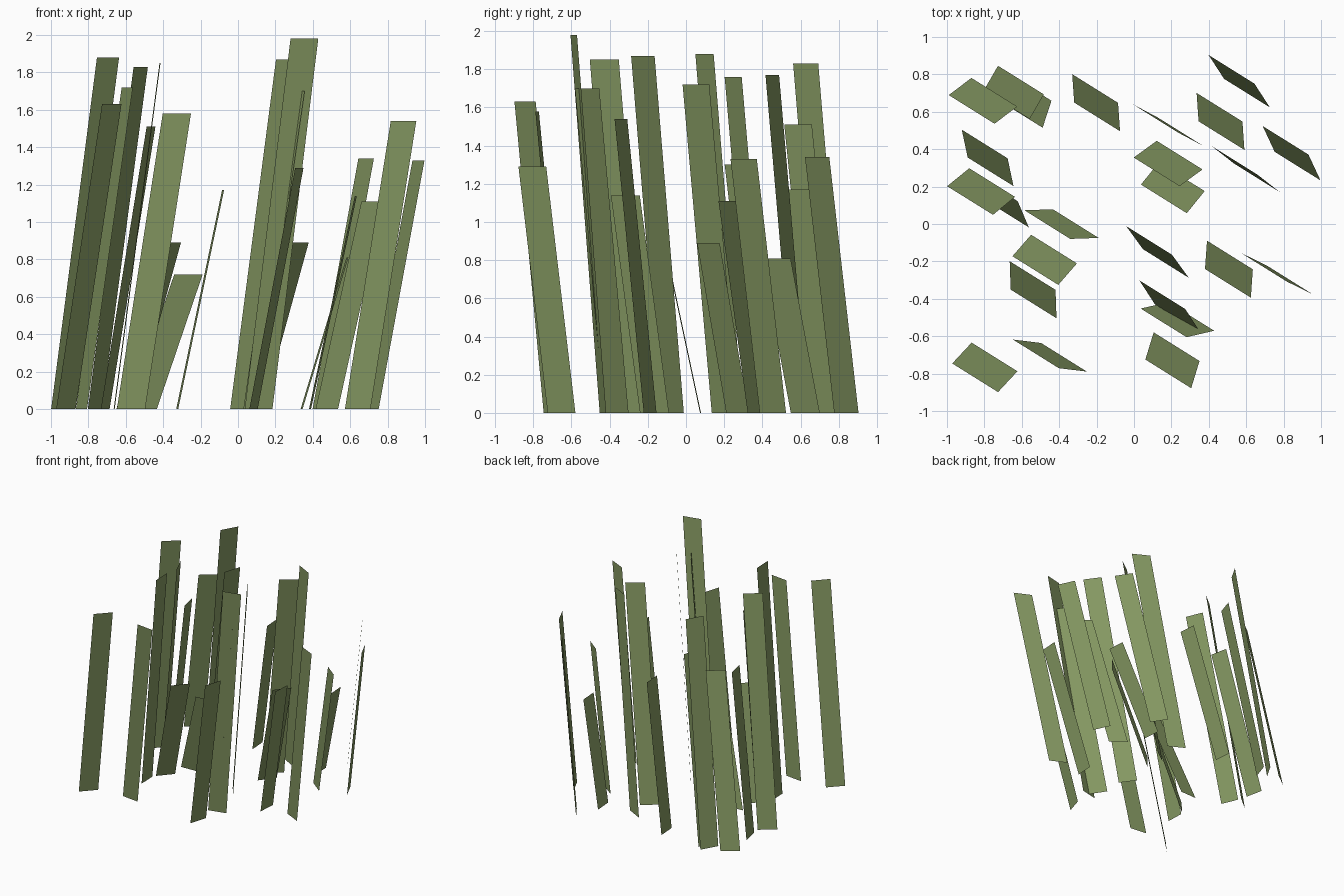
import bpy
from math import radians, cos, sin
from mathutils import Vector

WIDTH = 0.152
LEAN = Vector((0.245, -0.153, 0))  # every blade tip drifts the same way

grass = bpy.data.materials.new("grass_green")
grass.diffuse_color = (0.23, 0.31, 0.12, 1)

# base centre x, y, heading in degrees, height
BLADES = [
    (-.93, .735, 37, 1.41), (-.765, .78, 60, 1.83), (-.71, .74, 72, 1.51),
    (-.325, .725, -86, 1.17), (.06, .605, -28, 1.77), (.44, .84, -57, 1.34),
    (.34, .625, -86, .81), (.72, .455, -65, 1.33), (-.905, .43, -78, 1.30),
    (-.94, .25, 39, 1.88), (-.837, .205, -67, 1.72), (-.51, .076, 2, .72),
    (-.60, -.115, 49, .89), (-.662, -.275, -88, 1.85), (-.92, -.69, 47, 1.63),
    (-.572, -.627, -7, 1.58), (.06, .40, 36, 1.76), (.085, .27, 51, .89),
    (.475, .37, -38, 1.11), (.003, -.073, -54, 1.87), (.385, -.165, 86, 1.14),
    (.64, -.188, -26, 1.54), (.07, -.365, -57, 1.70), (.11, -.435, 13, 1.98),
    (.083, -.652, 73, 1.29),
]


# One flat leaning strip
def blade(i, x, y, heading, height):
    a = radians(heading)
    half = Vector((cos(a), sin(a), 0)) * WIDTH / 2
    base = Vector((x, y, 0))
    tip = base + LEAN + Vector((0, 0, height))
    mesh = bpy.data.meshes.new("grass_blade")
    mesh.from_pydata([base - half, base + half, tip + half, tip - half], [], [(0, 1, 2, 3)])
    mesh.materials.append(grass)
    ob = bpy.data.objects.new(f"grass_blade_{i:02d}", mesh)
    bpy.context.collection.objects.link(ob)


for i, b in enumerate(BLADES, 1):
    blade(i, *b)
